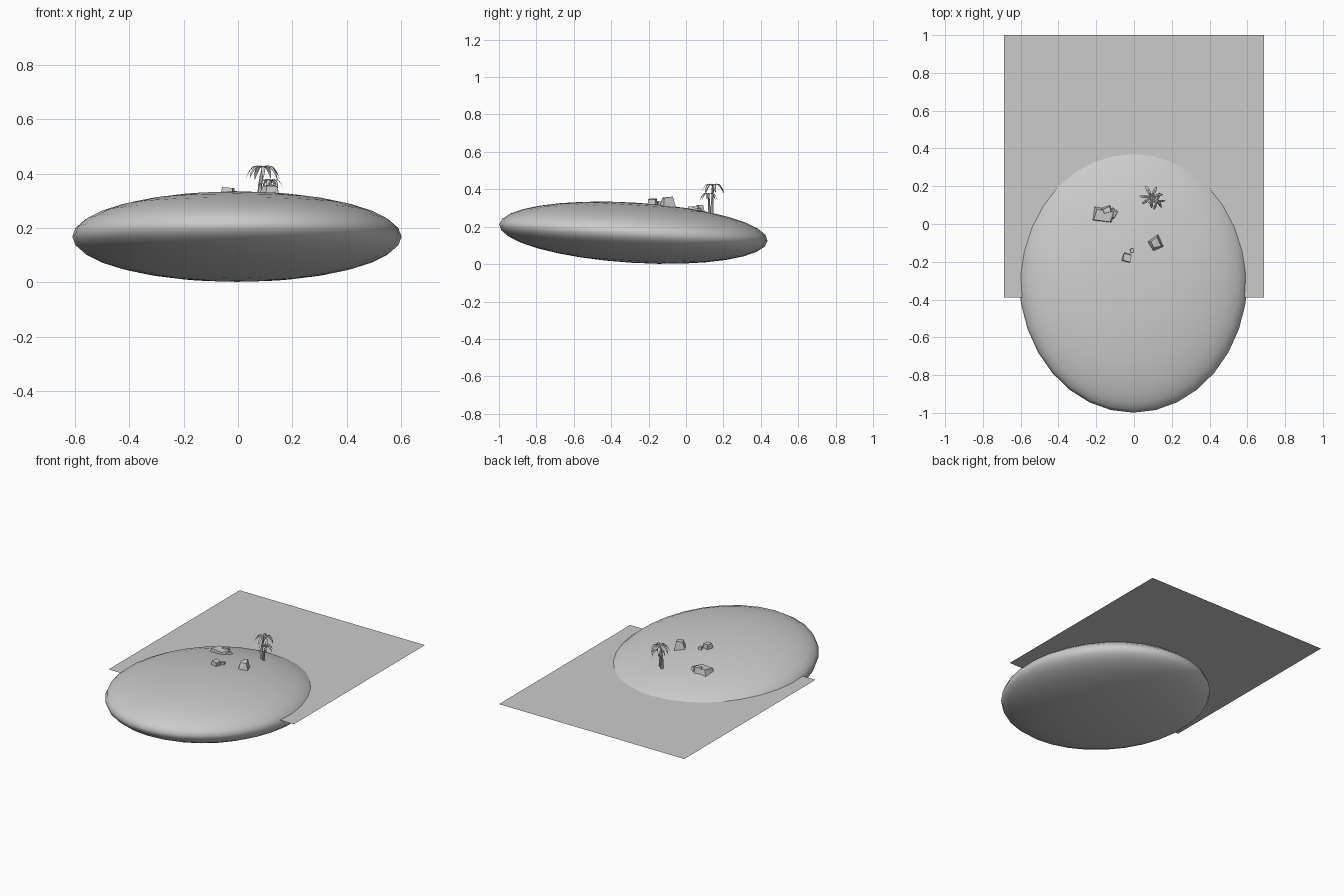
import bpy, bmesh, math, random
from mathutils import Vector, Matrix

if "Cube" in bpy.data.objects:
    bpy.data.objects.remove(bpy.data.objects["Cube"])

random.seed(4)
CENTRE = Vector((-0.004, -0.281, 0.168))
RADII = (0.606, 0.719, 0.161)
TILT = -0.061
WATER_Z = 0.197


def ground(x, y):
    """Height of the sand surface at x, y."""
    dx, dy = (x - CENTRE.x) / RADII[0], (y - CENTRE.y) / RADII[1]
    return CENTRE.z + (y - CENTRE.y) * math.tan(TILT) + RADII[2] * math.sqrt(1 - dx * dx - dy * dy)


def finish(bm, name):
    bmesh.ops.recalc_face_normals(bm, faces=bm.faces)
    me = bpy.data.meshes.new(name)
    bm.to_mesh(me)
    bm.free()
    ob = bpy.data.objects.new(name, me)
    bpy.context.collection.objects.link(ob)
    return ob


# Tilted sand mound
bpy.ops.mesh.primitive_uv_sphere_add(segments=32, ring_count=16, radius=1, location=CENTRE, rotation=(TILT, 0, 0))
sand = bpy.context.object
sand.name = "sand_mound"
sand.scale = RADII
bpy.ops.object.shade_smooth()

# Water sheet
bpy.ops.mesh.primitive_plane_add(size=1, location=(0, 0.305, WATER_Z))
water = bpy.context.object
water.name = "water_sheet"
water.scale = (1.376, 1.39, 1)


def rock(name, x, y, size, top, turn, taper=0.65):
    """Tapered, jittered block with flat faces, half sunk in the sand."""
    bm = bmesh.new()
    bmesh.ops.create_cube(bm, size=1)
    base = ground(x, y) - 0.012
    for v in bm.verts:
        k = taper if v.co.z > 0 else 1.0
        z = top * random.uniform(0.8, 1.0) + 0.012 if v.co.z > 0 else 0
        v.co = Vector((v.co.x * size[0] * k, v.co.y * size[1] * k, z))
        v.co.x += random.uniform(-0.08, 0.08) * size[0]
        v.co.y += random.uniform(-0.08, 0.08) * size[1]
    bmesh.ops.triangulate(bm, faces=bm.faces)
    bm.transform(Matrix.Translation((x, y, base)) @ Matrix.Rotation(turn, 4, 'Z'))
    return finish(bm, name)


# Rocks
rock("slab_rock", -0.16, 0.047, (0.105, 0.065), 0.026, -0.15, 0.85)
rock("slab_rock_cap", -0.145, 0.072, (0.055, 0.04), 0.036, 0.3)
rock("slab_rock_chip", -0.11, 0.052, (0.04, 0.06), 0.016, -0.5)
rock("tall_rock", 0.115, -0.103, (0.065, 0.068), 0.052, 0.5, 0.6)
rock("small_rock", -0.037, -0.177, (0.045, 0.045), 0.03, -0.25, 0.85)
rock("pebble", -0.011, -0.14, (0.02, 0.022), 0.02, 0.2, 0.8)


def palm(name, foot, crown, reach, fronds, phase, width):
    """Leaning, ringed trunk with arching fronds folded along the middle."""
    a = Vector((foot[0], foot[1], ground(*foot) - 0.008))
    b = Vector(crown)
    bm = bmesh.new()
    rings = []
    for i in range(6):
        t = i / 5
        c = a.lerp(b, t) - Vector((0.007 * math.sin(math.pi * t), 0, 0))
        r = width * (1 - 0.45 * t)
        rings.append([bm.verts.new(c + Vector((r * math.cos(q * math.pi / 3), r * math.sin(q * math.pi / 3), 0)))
                      for q in range(6)])
    for lo, hi in zip(rings, rings[1:]):
        for q in range(6):
            bm.faces.new((lo[q], lo[(q + 1) % 6], hi[(q + 1) % 6], hi[q]))
    bm.faces.new(rings[0])
    bm.faces.new(rings[-1])
    finish(bm, name + "_trunk")

    bm = bmesh.new()
    # along, rise, half width of a frond, in units of reach
    profile = [(0, 0, 0.04), (0.3, 0.17, 0.11), (0.6, 0.12, 0.14), (0.85, -0.2, 0.1), (1.0, -0.6, 0.01)]
    for k in range(fronds):
        ang = phase + k * math.tau / fronds + random.uniform(-0.12, 0.12)
        size = reach * random.uniform(0.9, 1.08)
        out = Vector((math.cos(ang), math.sin(ang), 0))
        side = Vector((-out.y, out.x, 0))
        rows = []
        for d, h, w in profile:
            p = b + (out * d + Vector((0, 0, h))) * size
            drop = Vector((0, 0, -w * 0.5 * size))
            rows.append([bm.verts.new(p + s * side * w * size + abs(s) * drop) for s in (-1, 0, 1)])
        for r0, r1 in zip(rows, rows[1:]):
            for i in range(2):
                bm.faces.new((r0[i], r0[i + 1], r1[i + 1], r1[i]))
    finish(bm, name + "_fronds")


# Pair of palms
palm("tall_palm", (0.082, 0.138), (0.092, 0.143, 0.419), 0.064, 7, 0.3, 0.010)
palm("short_palm", (0.105, 0.125), (0.122, 0.122, 0.372), 0.048, 6, 0.1, 0.008)
